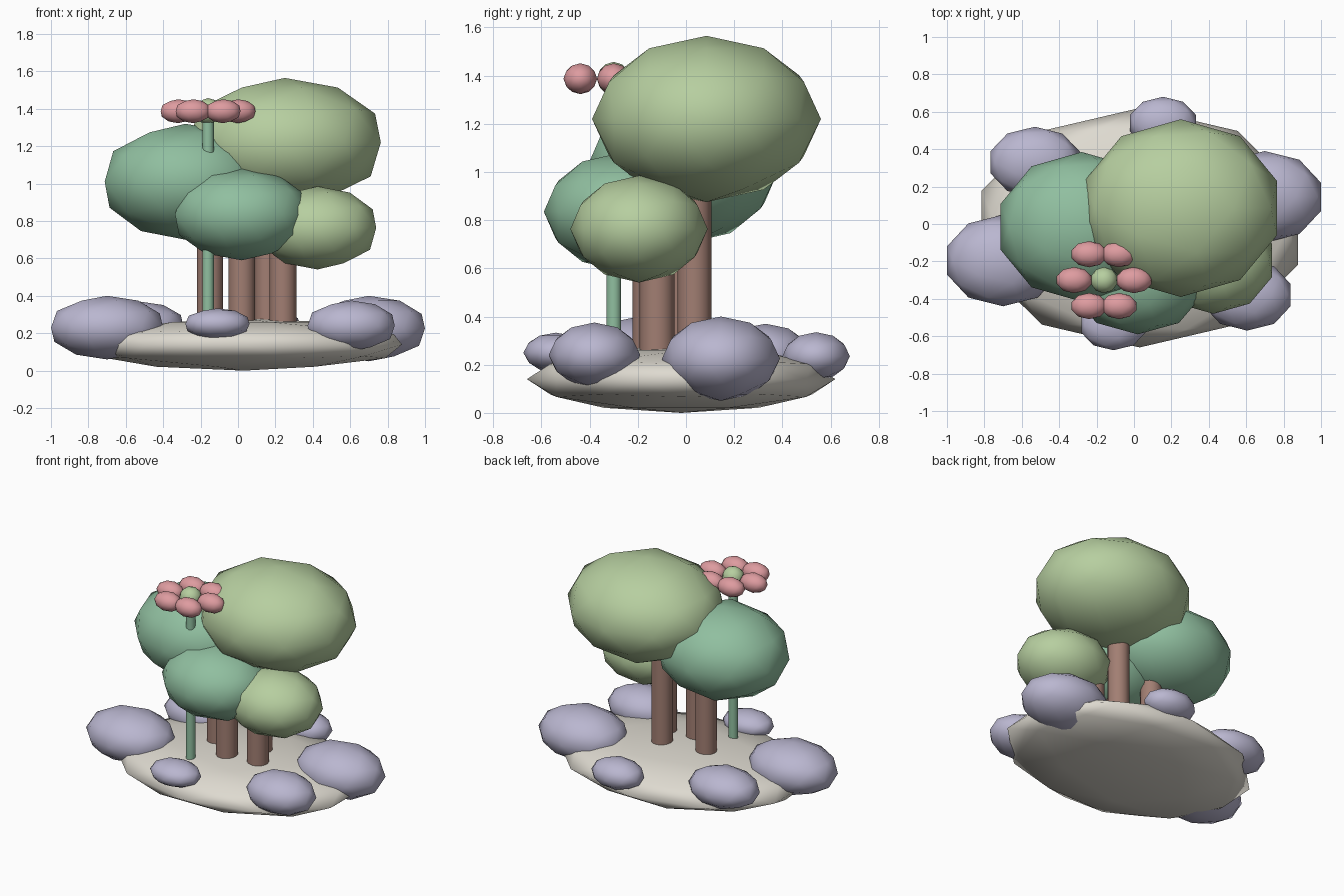
import bpy
import math

cube = bpy.data.objects.get("Cube")
if cube:
    bpy.data.objects.remove(cube, do_unlink=True)


def make_material(name, rgb):
    mat = bpy.data.materials.new(name)
    mat.use_nodes = True
    mat.diffuse_color = (*rgb, 1)
    mat.node_tree.nodes["Principled BSDF"].inputs["Base Color"].default_value = (*rgb, 1)
    return mat


leaf_light = make_material("light green", (0.47, 0.62, 0.35))
leaf_dark = make_material("sea green", (0.28, 0.52, 0.35))
sand = make_material("pale sand", (0.73, 0.70, 0.63))
stone = make_material("lavender grey", (0.49, 0.47, 0.63))
bark = make_material("brown bark", (0.36, 0.21, 0.17))
pink = make_material("soft pink", (0.73, 0.33, 0.35))


def finish(name, mat):
    obj = bpy.context.object
    obj.name = name
    obj.data.materials.append(mat)
    return obj


def blob(name, mat, centre, radii):
    """Low-poly ellipsoid with smooth shading."""
    bpy.ops.mesh.primitive_ico_sphere_add(subdivisions=2, radius=1, location=centre)
    obj = finish(name, mat)
    obj.scale = radii
    bpy.ops.object.transform_apply(location=False, rotation=False, scale=True)
    bpy.ops.object.shade_smooth()


def post(name, mat, x, y, radius, bottom, top):
    """Upright cylinder between two heights."""
    bpy.ops.mesh.primitive_cylinder_add(vertices=16, radius=radius, depth=top - bottom,
                                        location=(x, y, (bottom + top) / 2))
    finish(name, mat)
    bpy.ops.object.shade_smooth_by_angle(angle=math.radians(40))


# Ground
blob("ground", sand, (0.03, -0.02, 0.14), (0.89, 0.64, 0.14))

# Rocks around the rim
rocks = {
    "rock_right": ((-0.70, -0.195, 0.23), (0.315, 0.245, 0.17)),
    "rock_left": ((0.70, 0.145, 0.225), (0.315, 0.245, 0.175)),
    "rock_front_left": ((0.605, -0.38, 0.24), (0.245, 0.19, 0.135)),
    "rock_front": ((-0.11, -0.54, 0.25), (0.18, 0.135, 0.083)),
    "rock_back_right": ((-0.53, 0.33, 0.24), (0.25, 0.19, 0.13)),
    "rock_back": ((0.155, 0.54, 0.235), (0.185, 0.14, 0.1)),
}
for name, (centre, radii) in rocks.items():
    blob(name, stone, centre, radii)

# Trunks
post("trunk_back", bark, 0.16, 0.035, 0.07, 0.2, 1.1)
post("trunk_right", bark, -0.15, -0.01, 0.07, 0.2, 0.95)
post("trunk_front", bark, 0.02, -0.15, 0.072, 0.2, 0.8)
post("trunk_left", bark, 0.24, -0.12, 0.072, 0.2, 0.8)

# Foliage
blob("foliage_top", leaf_light, (0.25, 0.085, 1.22), (0.54, 0.475, 0.345))
blob("foliage_right", leaf_dark, (-0.28, -0.015, 1.01), (0.455, 0.40, 0.31))
blob("foliage_front", leaf_dark, (0.02, -0.27, 0.835), (0.375, 0.32, 0.245))
blob("foliage_left", leaf_light, (0.425, -0.195, 0.763), (0.33, 0.285, 0.222))

# Flower
fx, fy, fz = -0.16, -0.30, 1.387
post("flower_stem", leaf_dark, fx, fy, 0.031, 0.2, 1.38)
blob("flower_centre", leaf_light, (fx, fy, fz), (0.073, 0.07, 0.07))
for i in range(6):
    a = i * math.pi / 3
    blob(f"petal_{i + 1}", pink,
         (fx + 0.16 * math.cos(a), fy + 0.16 * math.sin(a), fz), (0.098, 0.07, 0.064))
